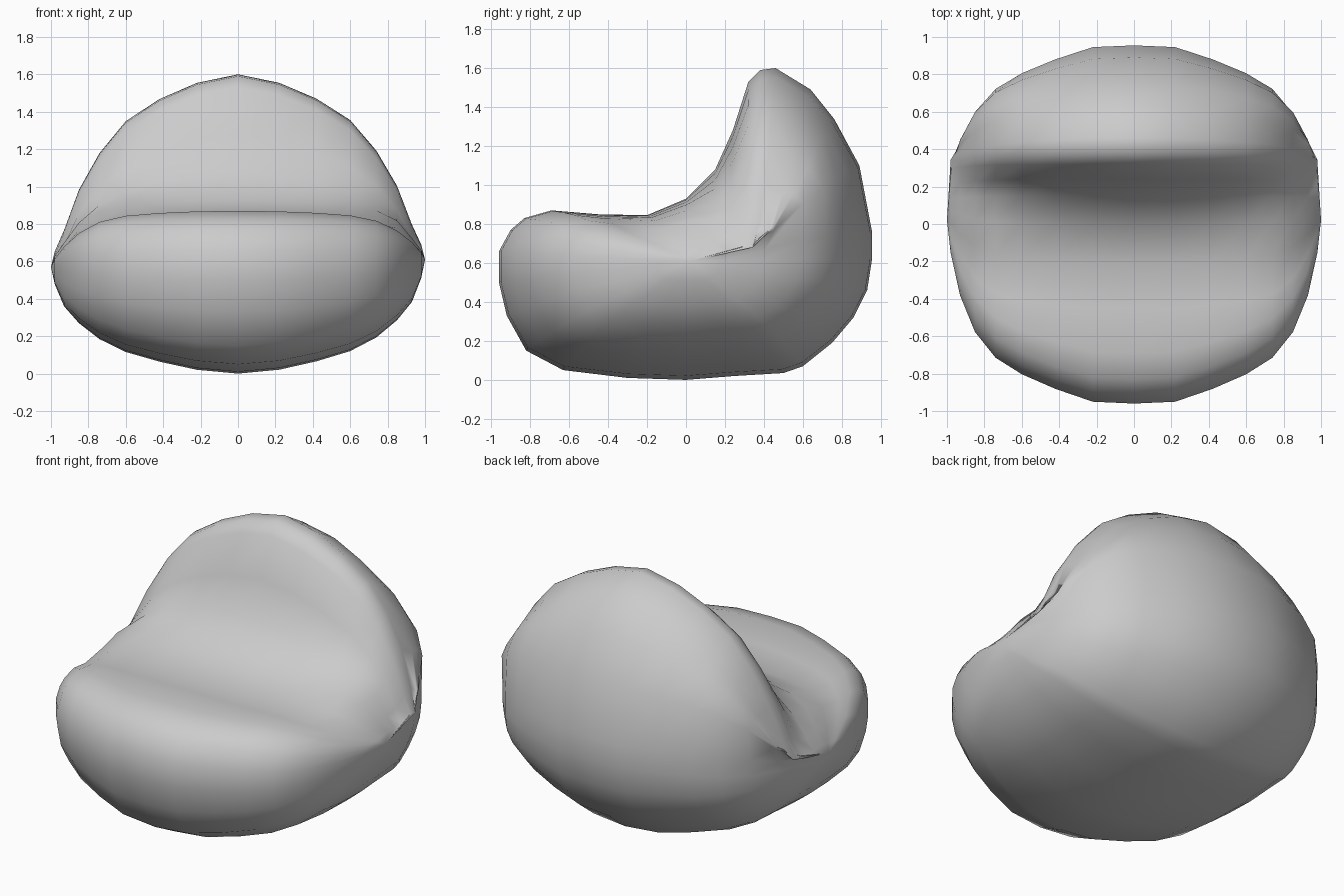
import bpy, bmesh

cube = bpy.data.objects.get("Cube")
if cube:
    bpy.data.objects.remove(cube, do_unlink=True)

# Fabric colour
fabric = bpy.data.materials.new("grey fabric")
fabric.use_nodes = True
grey = (0.6, 0.6, 0.6, 1)
fabric.diffuse_color = grey
fabric.node_tree.nodes["Principled BSDF"].inputs["Base Color"].default_value = grey

# Side profile (y, z): front, seat, backrest, back, underside
PROFILE = [
    (-.96, .5), (-.96, .66), (-.9, .77), (-.83, .83), (-.69, .87),
    (-.45, .85), (-.2, .845), (0, .93), (.15, 1.08), (.24, 1.28),
    (.32, 1.53), (.38, 1.59), (.46, 1.6), (.64, 1.49), (.76, 1.34),
    (.89, 1.1), (.955, .76), (.955, .62), (.93, .46), (.86, .32),
    (.75, .19), (.6, .07), (.5, .035), (.25, .02), (0, 0), (-.3, .01),
    (-.63, .05), (-.82, .15), (-.92, .33),
]
TIP_Y, TIP_Z, TIP_TILT = 0.02, 0.59, 0.02

# Cross-sections towards the side: x, then how full each region stays there
STATIONS = [0, .22, .42, .6, .74, .85, .93, .98]
RIM = [1, .99, .92, .84, .75, .61, .41, .18]
HOLLOW = [1, 1, .97, .92, .85, .68, .43, .18]
FRONT = [1, .99, .96, .91, .8, .6, .36, .14]
SEAT = [1, .99, .97, .95, .88, .72, .4, .18]
BACK = [1, .955, .87, .755, .59, .4, .19, .08]
BASE = [1, .965, .89, .8, .68, .53, .37, .16]


def section_point(side, i, y, z):
    """Place one profile point in cross-section i on the given side."""
    x = side * STATIONS[i]
    tip_z = TIP_Z + TIP_TILT * x
    # The backrest shrinks towards a spine that leans back with height
    spine_y = TIP_Y + 0.35 * max(0, z - 0.75)
    hollow = -0.6 < y < 0.4 and z > 0.8
    depth = HOLLOW[i] if hollow else RIM[i]
    if z < TIP_Z:
        height = BASE[i]
    elif y < -0.4:
        height = FRONT[i]
    else:
        # Blend from seat to backrest with height, slower behind
        span = 0.6 if y > 0.5 else 0.25
        rise = min(1, max(0, (z - 0.88) / span))
        height = SEAT[i] + (BACK[i] - SEAT[i]) * rise
    return (x, spine_y + (y - spine_y) * depth, tip_z + (z - tip_z) * height)


# Bag lofted from tip to tip
last = len(STATIONS) - 1
order = [(-1, i) for i in range(last, 0, -1)] + [(1, i) for i in range(last + 1)]
bm = bmesh.new()
rings = [[bm.verts.new(section_point(side, i, y, z)) for y, z in PROFILE]
         for side, i in order]
count = len(PROFILE)
for a, b in zip(rings, rings[1:]):
    for j in range(count):
        k = (j + 1) % count
        bm.faces.new((a[j], a[k], b[k], b[j]))

# Pinched side tips
for side, ring in ((-1, rings[0]), (1, rings[-1])):
    tip = bm.verts.new((side, TIP_Y, TIP_Z + TIP_TILT * side))
    for j in range(count):
        bm.faces.new((tip, ring[j], ring[(j + 1) % count]))

bmesh.ops.recalc_face_normals(bm, faces=bm.faces)
for face in bm.faces:
    face.smooth = True

mesh = bpy.data.meshes.new("bean_bag_seat")
bm.to_mesh(mesh)
bm.free()
mesh.materials.append(fabric)
seat = bpy.data.objects.new("bean_bag_seat", mesh)
bpy.context.collection.objects.link(seat)
